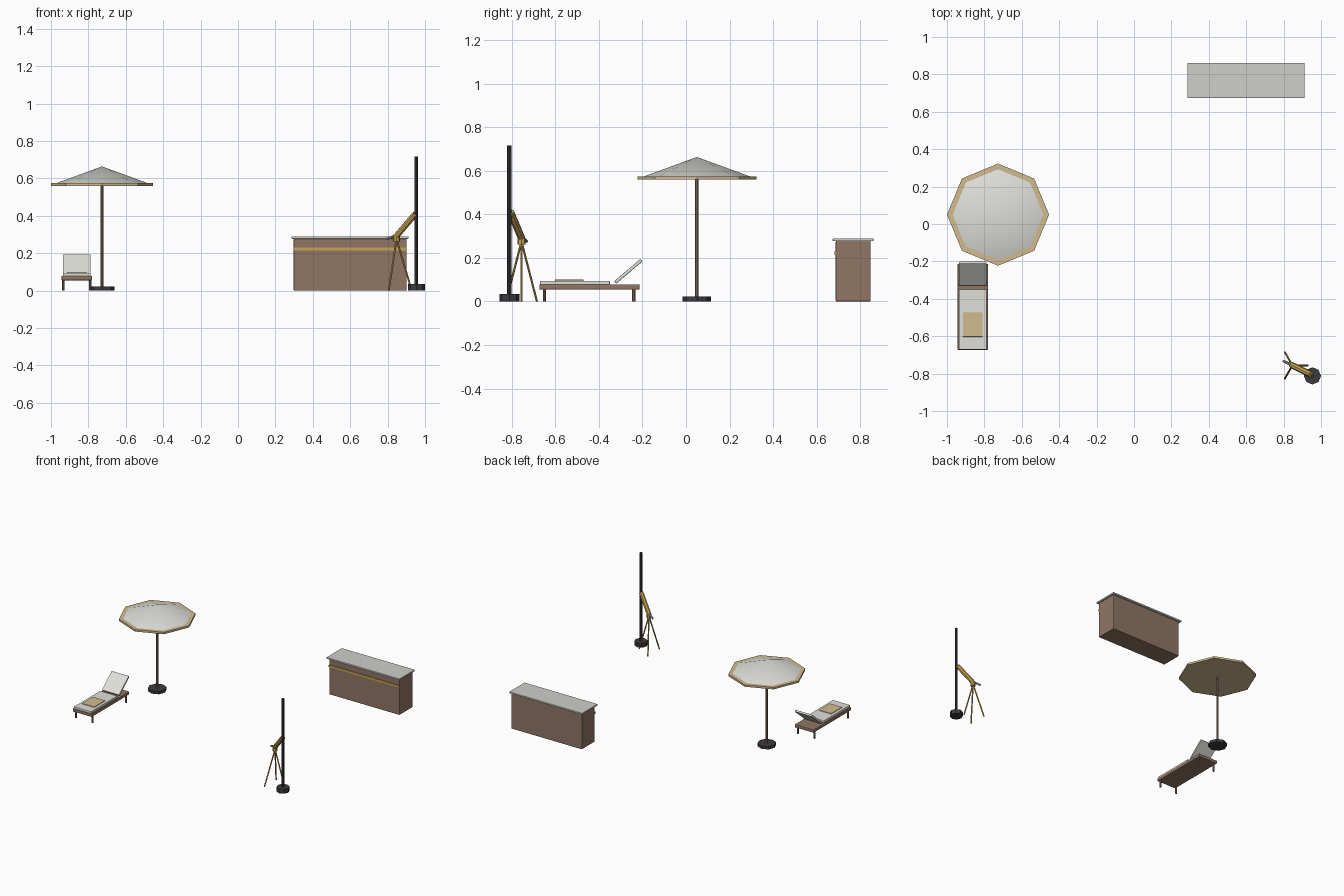
import bpy, math
from mathutils import Vector

if "Cube" in bpy.data.objects:
    bpy.data.objects.remove(bpy.data.objects["Cube"])


def material(name, r, g, b):
    m = bpy.data.materials.new(name)
    m.diffuse_color = (r, g, b, 1)
    m.use_nodes = True
    m.node_tree.nodes["Principled BSDF"].inputs["Base Color"].default_value = m.diffuse_color
    return m


WOOD = material("wood", 0.28, 0.18, 0.13)
GOLD = material("gold", 0.58, 0.37, 0.09)
SAND = material("sand_fabric", 0.64, 0.50, 0.28)
WHITE = material("white_fabric", 0.74, 0.74, 0.70)
STONE = material("stone", 0.62, 0.62, 0.59)
DARK = material("dark_metal", 0.045, 0.045, 0.05)
SILVER = material("silver", 0.45, 0.46, 0.48)


def finish(name, mat, bevel=0):
    o = bpy.context.object
    o.name = name
    o.data.materials.append(mat)
    if bevel:
        b = o.modifiers.new("bevel", "BEVEL")
        b.width = bevel
        b.segments = 2
    return o


def box(name, mat, x, y, z, bevel=0):
    """Box given by its (min, max) range on each axis."""
    mid = [(a + b) / 2 for a, b in (x, y, z)]
    bpy.ops.mesh.primitive_cube_add(size=1, location=mid)
    o = bpy.context.object
    o.scale = [b - a for a, b in (x, y, z)]
    bpy.ops.object.transform_apply(location=False, rotation=False, scale=True)
    return finish(name, mat, bevel)


def rod(name, mat, start, end, r1, r2=None, sides=8):
    """Cylinder or cone running from start to end."""
    a, b = Vector(start), Vector(end)
    d = b - a
    rot = d.to_track_quat("Z", "Y").to_euler() if d.xy.length > 1e-6 else (0, 0, 0)
    bpy.ops.mesh.primitive_cone_add(vertices=sides, radius1=r1,
                                    radius2=r1 if r2 is None else r2,
                                    depth=d.length, location=(a + b) / 2, rotation=rot)
    o = finish(name, mat)
    bpy.ops.object.shade_smooth_by_angle(angle=math.radians(30))
    return o


# Parasol
ux, uy = -0.727, 0.05
rod("parasol_base", DARK, (ux, uy, 0), (ux, uy, 0.022), 0.066)
rod("parasol_pole", WOOD, (ux, uy, 0.01), (ux, uy, 0.62), 0.008)
rod("parasol_rim", SAND, (ux, uy, 0.56), (ux, uy, 0.575), 0.273)
rod("parasol_canopy", WHITE, (ux, uy, 0.565), (ux, uy, 0.664), 0.27, 0)

# Sun lounger
lx = -0.862
box("lounger_frame", WOOD, (lx - 0.082, lx + 0.082), (-0.674, -0.213), (0.054, 0.079), 0.006)
for sx in (-1, 1):
    for y in (-0.65, -0.24):
        rod("lounger_leg", WOOD, (lx + sx * 0.072, y, 0), (lx + sx * 0.072, y, 0.06), 0.007)
box("lounger_cushion", WHITE, (lx - 0.074, lx + 0.074), (-0.672, -0.35), (0.077, 0.095), 0.004)
box("folded_towel", SAND, (lx - 0.053, lx + 0.053), (-0.603, -0.47), (0.09, 0.1), 0.002)
back = box("lounger_backrest", WHITE, (lx - 0.074, lx + 0.074), (-0.344, -0.186),
           (0.131, 0.146), 0.004)
back.rotation_euler.x = math.radians(40.5)

# Bar counter
box("bar_body", WOOD, (0.298, 0.901), (0.688, 0.848), (0, 0.278), 0.004)
box("bar_top", STONE, (0.286, 0.911), (0.674, 0.861), (0.277, 0.289), 0.002)
box("bar_stripe", GOLD, (0.298, 0.901), (0.683, 0.69), (0.214, 0.23))

# Post
px, py = 0.954, -0.812
rod("post_base", DARK, (px, py, 0), (px, py, 0.034), 0.046)
rod("post", DARK, (px, py, 0.02), (px, py, 0.716), 0.0095)

# Telescope on a tripod
tx, ty = 0.847, -0.756
for k in range(3):
    a = math.radians(120 * k)
    rod("tripod_leg", GOLD, (tx + 0.082 * math.cos(a), ty + 0.082 * math.sin(a), 0),
        (tx, ty, 0.275), 0.005)
rod("tripod_head", GOLD, (tx, ty, 0.262), (tx, ty, 0.288), 0.018)
rod("telescope_tube", GOLD, (0.843, -0.754, 0.287), (0.948, -0.806, 0.41), 0.017)
rod("telescope_eyepiece", SILVER, (0.797, -0.732, 0.276), (0.85, -0.757, 0.298), 0.007)
